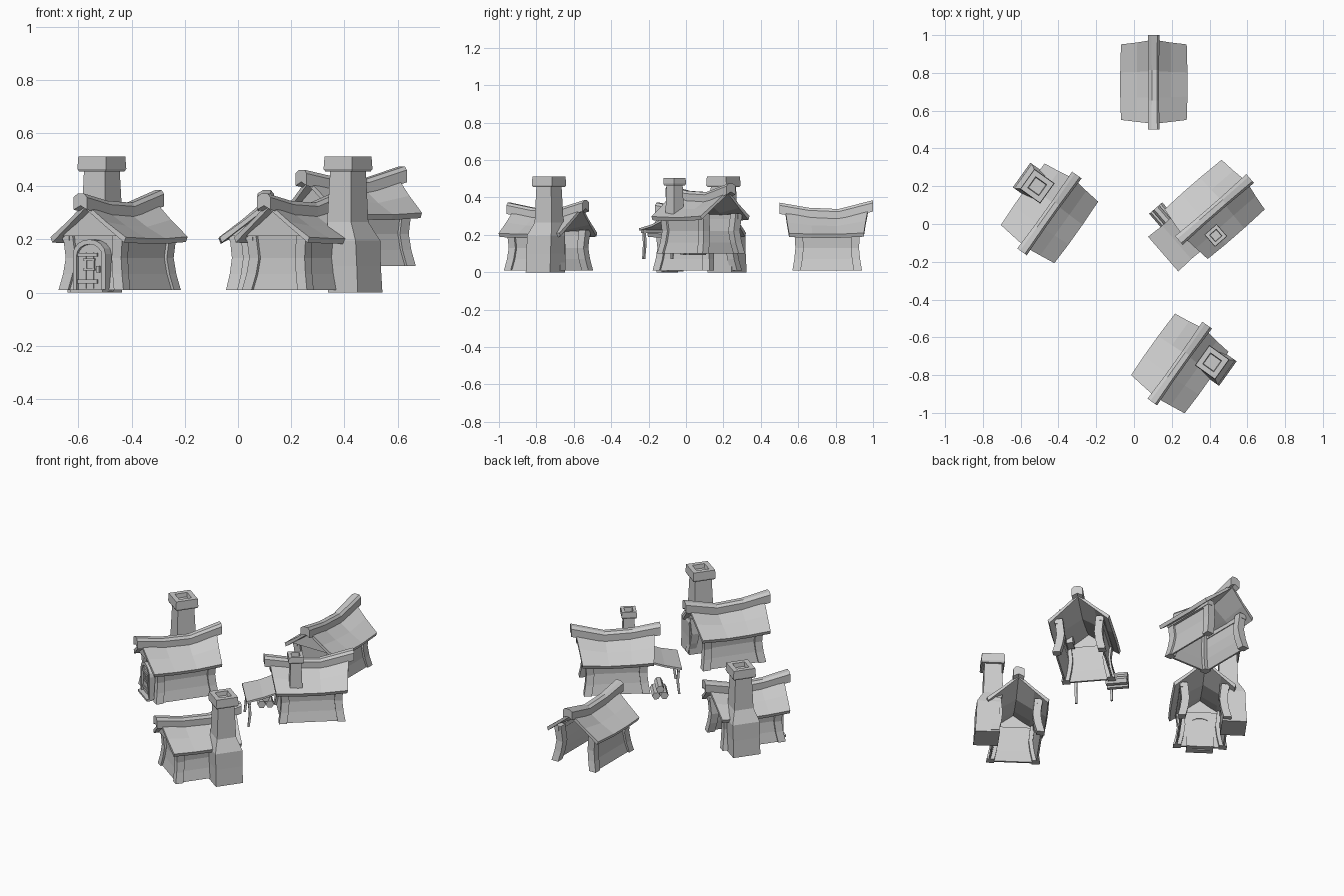
import bpy, bmesh
from math import radians, sin, cos, pi
from mathutils import Matrix

old = bpy.data.objects.get("Cube")
if old:
    bpy.data.objects.remove(old, do_unlink=True)

stone = bpy.data.materials.new("plain_grey")
stone.use_nodes = True
GREY = (0.6, 0.6, 0.6, 1)
stone.diffuse_color = GREY
stone.node_tree.nodes["Principled BSDF"].inputs["Base Color"].default_value = GREY

place = Matrix()  # frame of the house being built


def loft(name, rings):
    """Skin equal-sized rings of points and close both ends."""
    bm = bmesh.new()
    loops = [[bm.verts.new(p) for p in ring] for ring in rings]
    n = len(loops[0])
    for a, b in zip(loops, loops[1:]):
        for i in range(n):
            j = (i + 1) % n
            bm.faces.new((a[i], a[j], b[j], b[i]))
    bm.faces.new(loops[0][::-1])
    bm.faces.new(loops[-1])
    bmesh.ops.recalc_face_normals(bm, faces=bm.faces)
    mesh = bpy.data.meshes.new(name)
    bm.to_mesh(mesh)
    bm.free()
    mesh.materials.append(stone)
    obj = bpy.data.objects.new(name, mesh)
    bpy.context.collection.objects.link(obj)
    obj.matrix_world = place
    return obj


def rect(x0, x1, y0, y1, z):
    return [(x0, y0, z), (x1, y0, z), (x1, y1, z), (x0, y1, z)]


def box(name, x0, x1, y0, y1, z0, z1):
    return loft(name, [rect(x0, x1, y0, y1, z0), rect(x0, x1, y0, y1, z1)])


def prism(name, outline, y0, y1):
    return loft(name, [[(x, y, z) for x, z in outline] for y in (y0, y1)])


# Flared wall outline: height, half width, half length
LEVELS = [(0.01, 0.150, 0.186), (0.07, 0.136, 0.176),
          (0.13, 0.128, 0.170), (0.225, 0.138, 0.176)]
# Sagging roof line: position along the ridge, height
SAG = [(-0.255, 0.372), (-0.1, 0.345), (0.06, 0.338), (0.245, 0.385)]


def walls():
    s = 0.022
    for sx in (-1, 1):
        for sy, end in ((-1, "front"), (1, "back")):
            rings = []
            for z, w, l in LEVELS:
                x, y = sx * (w - s), sy * (l - s)
                rings.append(rect(x - s, x + s, y - s, y + s, z))
            loft(end + "_corner_post", rings)
        loft("side_wall", [rect(sx * (w - 0.012), sx * (w - 0.022), -l + 0.02, l - 0.02, z)
                           for z, w, l in LEVELS])
        z, w, l = LEVELS[-1]
        box("wall_plate", sx * w, sx * (w - 0.03), -l, l, z - 0.03, z - 0.005)
    loft("front_wall", [rect(-w + 0.02, w - 0.02, -l + 0.012, -l + 0.024, z)
                        for z, w, l in LEVELS])
    prism("front_gable", [(-0.15, 0.212), (0.15, 0.212), (0, 0.325)], -0.187, -0.162)


def roof():
    t = 0.02
    # Slopes, with ends that lean out toward the ridge
    for sx in (-1, 1):
        rings = []
        for y, z in SAG:
            apex = z - 0.035
            eave = 0.205 + 0.15 * (z - 0.35)
            mid = (apex + eave) / 2 - 0.006
            over = 0.88 if y < 0 else 0.9
            edge = 0.178 if abs(y) < 0.2 else 0.174
            ye, ym, ya = y * 0.8, y * 0.84, y * over
            rings.append([(0, ya, apex), (sx * 0.09, ym, mid), (sx * edge, ye, eave),
                          (sx * (edge - 0.008), ye, eave - t),
                          (sx * 0.09, ym, mid - t), (0, ya, apex - t)])
        loft("roof_slope", rings)
    # Ridge beam
    rings = []
    for y, z in SAG:
        w = 0.031 if abs(y) > 0.2 else 0.027
        rings.append([(-w, y, z - 0.06), (-w, y, z - 0.012), (-0.4 * w, y, z),
                      (0.6 * w, y, z), (w, y, z - 0.014), (w, y, z - 0.06), (0, y, z - 0.045)])
    loft("ridge_beam", rings)


def hollow_cap(name, x, y, h, z0, z1):
    def ring(r, z):
        return rect(x - r, x + r, y - r, y + r, z)
    loft(name, [ring(h * 0.92, z0), ring(h, z0 + 0.01), ring(h * 0.96, z1),
                ring(h * 0.55, z1), ring(h * 0.5, z1 - 0.025)])


def chimney(side, y):
    shape = [(0, 0.10, 0.238, 0.08), (0.1, 0.10, 0.232, 0.078), (0.195, 0.10, 0.228, 0.08),
             (0.265, 0.08, 0.190, 0.056), (0.465, 0.088, 0.184, 0.048)]
    loft("chimney_stack", [rect(side * a, side * b, y - h, y + h, z) for z, a, b, h in shape])
    hollow_cap("chimney_cap", side * 0.136, y, 0.066, 0.455, 0.512)


def arch(w, spring, rise, z0):
    pts = [(w, z0)]
    for i in range(9):
        a = pi * i / 8
        pts.append((w * cos(a), spring + rise * sin(a)))
    return pts + [(-w, z0)]


def door():
    outer, inner = arch(0.075, 0.145, 0.055, 0.005), arch(0.058, 0.14, 0.042, 0.005)
    loft("door_frame", [[(a, -0.198, b), (c, -0.198, d), (c, -0.145, d), (a, -0.145, b)]
                        for (a, b), (c, d) in zip(outer, inner)])
    prism("door_panel", inner, -0.186, -0.15)
    box("door_step", -0.075, 0.075, -0.215, -0.18, 0, 0.012)
    for x in (-0.036, 0, 0.036):
        box("door_plank", x - 0.015, x + 0.015, -0.190, -0.184, 0.015, 0.15)
    for z in (0.035, 0.135):
        box("door_strap", -0.055, 0.035, -0.195, -0.188, z, z + 0.014)
    box("door_handle", 0.034, 0.046, -0.2, -0.188, 0.075, 0.1)
    for x in (-0.024, 0.012):
        box("door_window_bar", x, x + 0.008, -0.194, -0.188, 0.085, 0.125)
    for z in (0.083, 0.12):
        box("door_window_rail", -0.03, 0.024, -0.196, -0.188, z, z + 0.008)


def porch():
    loft("porch_roof", [[(-w, y, z), (w, y, z), (w, y, z - 0.012), (-w, y, z - 0.012)]
                        for y, w, z in ((-0.365, 0.122, 0.145), (-0.27, 0.117, 0.165),
                                        (-0.165, 0.12, 0.2))])
    for x in (-0.1, 0.1):
        loft("porch_post", [rect(x - s, x + s, y - s, y + s, z) for y, s, z in
                            ((-0.352, 0.006, -0.02), (-0.343, 0.007, 0.06), (-0.35, 0.007, 0.145))])
    box("porch_beam", -0.115, 0.115, -0.355, -0.341, 0.12, 0.135)


def log_pile():
    r = 0.023
    for y, z in ((-0.212, 0.023), (-0.258, 0.023), (-0.235, 0.062)):
        loft("firewood_log", [[(x, y + r * cos(i * pi / 3), z + r * sin(i * pi / 3))
                               for i in range(6)] for x in (-0.21, -0.09)])


def small_chimney():
    x, y = 0.108, -0.09
    loft("small_chimney_stack", [rect(x - s, x + s, y - s, y + s, z)
                                 for s, z in ((0.036, 0.2), (0.03, 0.385))])
    hollow_cap("small_chimney_cap", x, y, 0.043, 0.375, 0.415)


# Four houses: centre, heading of the ridge, extra parts
houses = [
    ((-0.445, 0.06, 0), 54.5, [lambda: chimney(-1, 0.075), door]),
    ((0.245, -0.735, 0), 54.5, [lambda: chimney(1, 0.1)]),
    ((0.43, 0.08, 0.09), 41, [small_chimney, porch, log_pile]),
    ((0.105, 0.755, 0), 90, []),
]
for centre, heading, extras in houses:
    place = Matrix.Translation(centre) @ Matrix.Rotation(radians(heading - 90), 4, 'Z')
    walls()
    roof()
    for build in extras:
        build()
